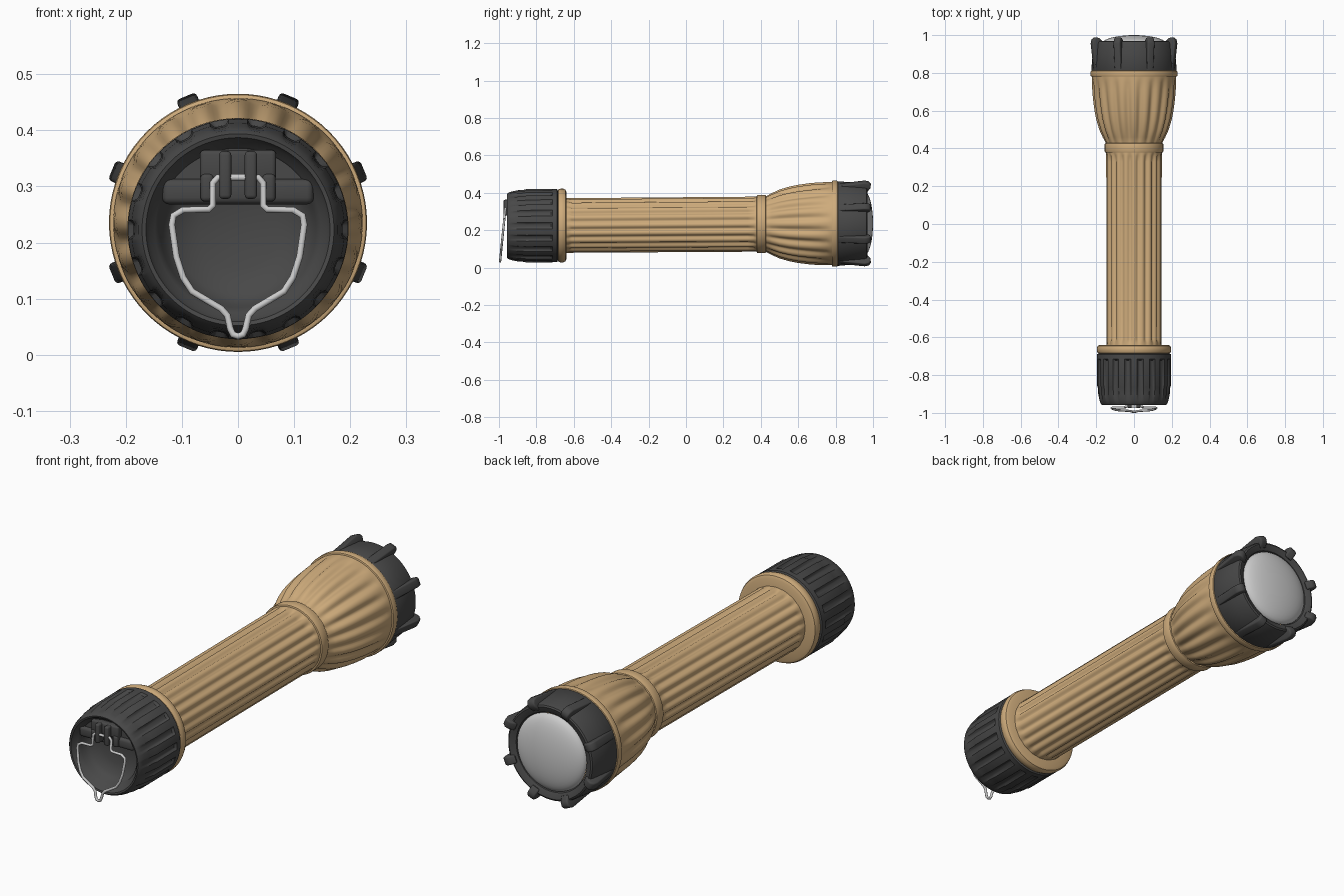
import bpy, bmesh
from math import sin, cos, pi, radians
from mathutils import Vector, Matrix

if "Cube" in bpy.data.objects:
    bpy.data.objects.remove(bpy.data.objects["Cube"])


def material(name, rgb):
    m = bpy.data.materials.new(name)
    m.diffuse_color = (*rgb, 1)
    m.use_nodes = True
    m.node_tree.nodes["Principled BSDF"].inputs["Base Color"].default_value = m.diffuse_color
    return m


TAN = material("tan_plastic", (0.62, 0.41, 0.20))
DARK = material("dark_rubber", (0.065, 0.065, 0.065))


def place(v):
    # The torch axis lies along y and rises slightly toward the head
    return Vector((v[0], v[1], v[2] + 0.2295 + 0.007 * v[1]))


def finish(name, bm, mat=None, angle=35):
    for v in bm.verts:
        v.co = place(v.co)
    bmesh.ops.recalc_face_normals(bm, faces=bm.faces[:])
    me = bpy.data.meshes.new(name)
    bm.to_mesh(me)
    bm.free()
    ob = bpy.data.objects.new(name, me)
    bpy.context.collection.objects.link(ob)
    if mat:
        me.materials.append(mat)
    bpy.ops.object.select_all(action='DESELECT')
    ob.select_set(True)
    bpy.context.view_layer.objects.active = ob
    bpy.ops.object.shade_smooth_by_angle(angle=radians(angle))
    return ob


def lathe(name, profile, mat=None, segs=64, wave=lambda a: 0, closed=False):
    # profile rows: (y, radius, groove depth)
    bm = bmesh.new()
    rings = []
    for row in profile:
        y, r = row[:2]
        depth = row[2] if len(row) > 2 else 0
        ring = []
        for i in range(segs):
            a = 2 * pi * i / segs
            q = r - depth * wave(a)
            ring.append(bm.verts.new((q * sin(a), y, q * cos(a))))
        rings.append(ring)
    pairs = list(zip(rings, rings[1:]))
    if closed:
        pairs.append((rings[-1], rings[0]))
    for a, b in pairs:
        for i in range(segs):
            j = (i + 1) % segs
            bm.faces.new((a[i], a[j], b[j], b[i]))
    bmesh.ops.remove_doubles(bm, verts=bm.verts[:], dist=1e-5)
    return finish(name, bm, mat)


def box(name, lo, hi, mat, bevel=0.006):
    bm = bmesh.new()
    bmesh.ops.create_cube(bm, size=1)
    for v in bm.verts:
        v.co = Vector([l + (c + 0.5) * (h - l) for c, l, h in zip(v.co, lo, hi)])
    bmesh.ops.bevel(bm, geom=bm.edges[:], offset=bevel, segments=3, profile=0.5, affect='EDGES')
    return finish(name, bm, mat)


def flute(a):
    return (0.5 - 0.5 * cos(20 * a)) ** 1.4


def cap_groove(a):
    return min(1, max(0, 0.5 - 1.8 * cos(18 * a) - 0.6))


# Fluted barrel
lathe("barrel", [(-0.66, 0.146, 0), (-0.63, 0.146, 0.002), (-0.61, 0.146, 0.012),
                 (0.33, 0.147, 0.012), (0.36, 0.147, 0.008), (0.375, 0.147, 0), (0.40, 0.147, 0)],
      TAN, 200, flute)

# Fluted bell of the head
lathe("head_bell", [(0.41, 0.146, 0), (0.43, 0.150, 0.003), (0.46, 0.166, 0.009),
                    (0.50, 0.184, 0.013), (0.55, 0.199, 0.014), (0.60, 0.209, 0.014),
                    (0.66, 0.217, 0.013), (0.71, 0.221, 0.010), (0.75, 0.222, 0.006),
                    (0.775, 0.222, 0), (0.80, 0.222, 0)], TAN, 200, flute)


# Rounded tan rings
def ring(name, y0, y1, r_in, r_out, b):
    lathe(name, [(y0, r_in), (y0, r_out - b), (y0 + b * 0.3, r_out - b * 0.3), (y0 + b, r_out),
                 (y1 - b, r_out), (y1 - b * 0.3, r_out - b * 0.3), (y1, r_out - b), (y1, r_in)],
          TAN, 80, closed=True)


ring("neck_ring", 0.378, 0.428, 0.13, 0.155, 0.006)
ring("head_ring", 0.78, 0.812, 0.18, 0.230, 0.006)
ring("tail_ring", -0.688, -0.640, 0.12, 0.197, 0.017)

# Ribbed tail cap with a hollow end
lathe("tail_cap", [(-0.675, 0.12), (-0.686, 0.19), (-0.69, 0.196), (-0.715, 0.196, 0),
                   (-0.722, 0.196, 0.010), (-0.855, 0.196, 0.010), (-0.862, 0.193, 0.008),
                   (-0.90, 0.190, 0.006), (-0.93, 0.184, 0.003), (-0.948, 0.178), (-0.957, 0.171),
                   (-0.955, 0.164), (-0.942, 0.158), (-0.932, 0.148), (-0.92, 0.139),
                   (-0.90, 0.134), (-0.88, 0.115), (-0.865, 0.07), (-0.86, 0.0)],
      DARK, 216, cap_groove)

# Hinge seat, filling the upper part of the hollow
bm = bmesh.new()
arc = [(0.147 * cos(radians(t)), 0.147 * sin(radians(t))) for t in range(36, 145, 6)]
face = bm.faces.new([bm.verts.new((x, -0.928, z)) for x, z in arc])
ext = bmesh.ops.extrude_face_region(bm, geom=[face])
bmesh.ops.translate(bm, vec=(0, 0.06, 0), verts=[g for g in ext["geom"] if isinstance(g, bmesh.types.BMVert)])
finish("hinge_seat", bm, DARK)
box("hinge_bar", (-0.135, -0.942, 0.045), (0.135, -0.87, 0.09), DARK, 0.012)
box("hinge_pad", (-0.068, -0.952, 0.088), (0.068, -0.88, 0.142), DARK, 0.008)
for side, s in (("left", -1), ("right", 1)):
    x = 0.023 * s
    box("hinge_lug_" + side, (x - 0.011, -0.975, 0.055), (x + 0.011, -0.90, 0.140), DARK, 0.007)
    box("hinge_post_" + side, (0.055 * s - 0.012, -0.957, 0.05), (0.055 * s + 0.012, -0.90, 0.10), DARK, 0.008)

# Wire hanging loop
half = [(0.012, 0.316), (0.036, 0.316), (0.045, 0.306), (0.045, 0.266), (0.052, 0.259),
        (0.098, 0.258), (0.115, 0.248), (0.118, 0.232), (0.110, 0.175), (0.098, 0.138),
        (0.082, 0.113), (0.030, 0.082), (0.019, 0.070), (0.014, 0.047), (0.009, 0.036)]
outline = half + [(0, 0.033)] + [(-x, z) for x, z in reversed(half)]
cu = bpy.data.curves.new("hanging_loop", 'CURVE')
cu.dimensions = '3D'
cu.bevel_depth = 0.006
cu.bevel_resolution = 3
sp = cu.splines.new('POLY')
sp.points.add(len(outline) - 1)
for p, (x, z) in zip(sp.points, outline):
    p.co = (x, -0.994 + 0.028 * (z - 0.033) / 0.28, z, 1)
sp.use_cyclic_u = True
sp.use_smooth = True
bpy.context.collection.objects.link(bpy.data.objects.new("hanging_loop", cu))

# Dark bezel; the rim dips slightly between the lugs
lathe("bezel", [(0.808, 0.18), (0.808, 0.222), (0.815, 0.226), (0.90, 0.219), (0.955, 0.214),
                (0.966, 0.210), (0.970, 0.203), (0.966, 0.190), (0.958, 0.176), (0.945, 0.170),
                (0.90, 0.168)], DARK, 128, lambda a: 0, closed=True)

# Eight grip lugs, flaring outward toward the front
bm = bmesh.new()
for k in range(8):
    part = bmesh.new()
    side = [(0.815, 0.20), (0.815, 0.226), (0.955, 0.243), (0.978, 0.238), (0.988, 0.224),
            (0.985, 0.206), (0.968, 0.186), (0.94, 0.19)]
    f = part.faces.new([part.verts.new((-0.019, y, r)) for y, r in side])
    ext = bmesh.ops.extrude_face_region(part, geom=[f])
    bmesh.ops.translate(part, vec=(0.038, 0, 0), verts=[g for g in ext["geom"] if isinstance(g, bmesh.types.BMVert)])
    bmesh.ops.recalc_face_normals(part, faces=part.faces[:])
    rims = [e for e in part.edges if abs(e.verts[0].co.x - e.verts[1].co.x) < 1e-6]
    bmesh.ops.bevel(part, geom=rims, offset=0.007, segments=3, profile=0.5, affect='EDGES')
    part.transform(Matrix.Rotation(radians(22.5 + 45 * k), 4, 'Y'))
    tmp = bpy.data.meshes.new("tmp")
    part.to_mesh(tmp)
    part.free()
    bm.from_mesh(tmp)
    bpy.data.meshes.remove(tmp)
finish("bezel_lugs", bm, DARK, 45)

# Domed lens
lathe("lens", [(0.952 + 0.048 * cos(t * pi / 20), 0.172 * sin(t * pi / 20)) for t in range(11)])
